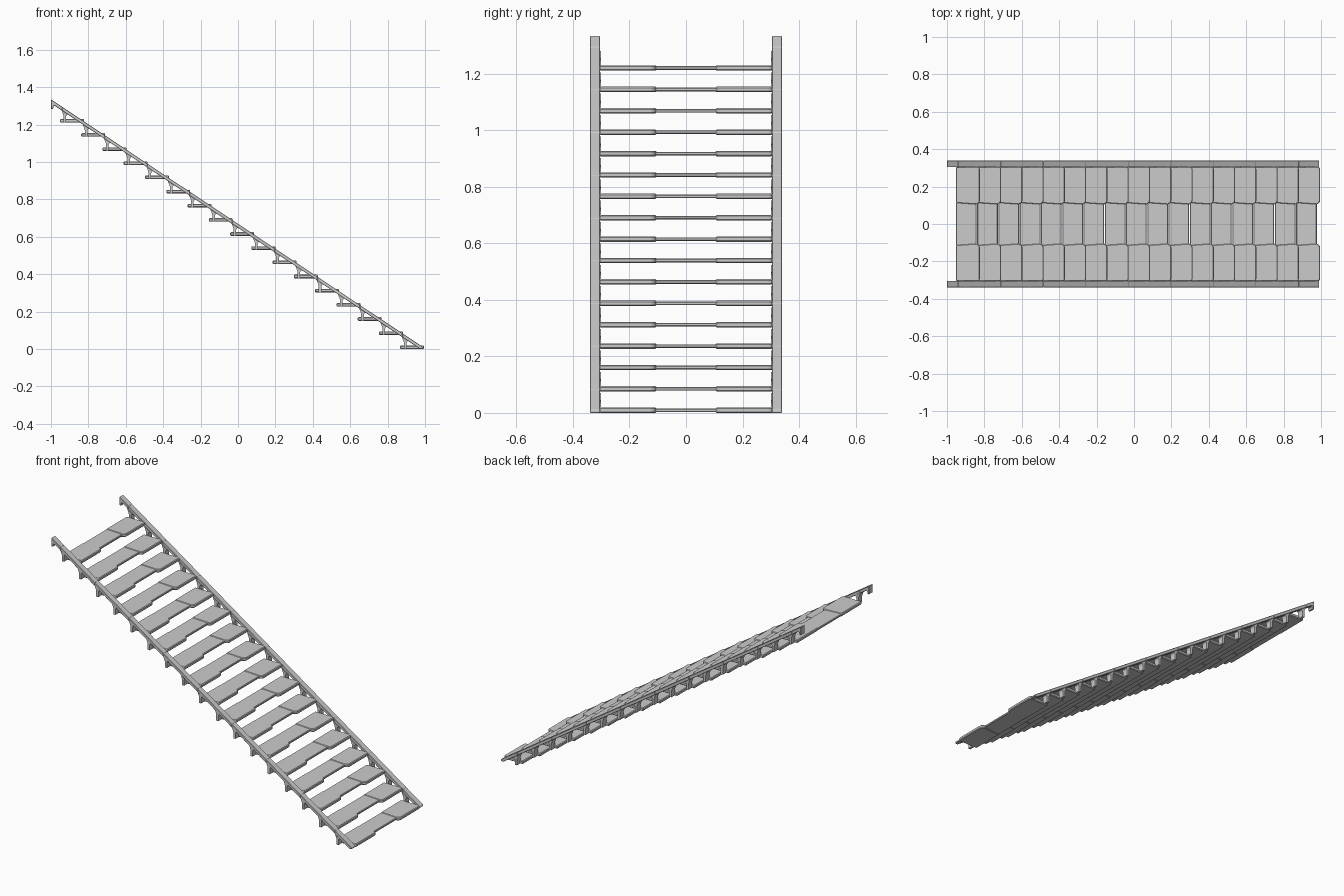
import bpy, bmesh

if "Cube" in bpy.data.objects:
    bpy.data.objects.remove(bpy.data.objects["Cube"])

N = 17
DX, DZ = 0.1137, 0.0757        # run and rise of each step
X0, Z0 = -0.952, 1.211         # back edge and underside of top tread
SLOPE = DZ / DX
TH = 0.021                     # vertical thickness of rail


def rail_top(x):
    return 1.335 - SLOPE * (x + 1.0)


def prism(name, pts, a, b, axis='Y', bevel=0.002):
    """Extrude a 2D outline between a and b along Y (pts = x,z) or Z (pts = x,y)."""
    bm = bmesh.new()
    rings = []
    for t in (a, b):
        rings.append([bm.verts.new((p, t, q) if axis == 'Y' else (p, q, t)) for p, q in pts])
    bm.faces.new(rings[0])
    bm.faces.new(rings[1])
    n = len(pts)
    for i in range(n):
        j = (i + 1) % n
        bm.faces.new((rings[0][i], rings[0][j], rings[1][j], rings[1][i]))
    bmesh.ops.recalc_face_normals(bm, faces=bm.faces)
    mesh = bpy.data.meshes.new(name)
    bm.to_mesh(mesh)
    bm.free()
    ob = bpy.data.objects.new(name, mesh)
    bpy.context.collection.objects.link(ob)
    if bevel:
        m = ob.modifiers.new("bevel", 'BEVEL')
        m.width = bevel
        m.segments = 1
    return ob


def mirror_y(ob):
    m = ob.modifiers.new("mirror", 'MIRROR')
    m.use_axis = (False, True, False)
    return ob


# treads: thick outer plates and a thinner, set-back middle plate
for i in range(N):
    x, z = X0 + DX * i, Z0 - DZ * i
    L = 0.128
    wing = [(x, 0.112), (x + L - 0.018, 0.104), (x + L - 0.003, 0.114),
            (x + L, 0.125), (x + L, 0.297), (x + L - 0.006, 0.305), (x, 0.305)]
    mirror_y(prism("tread_wings", wing, z, z + 0.019, 'Z', 0.004))
    mid = [(x, -0.114), (x + L - 0.018, -0.114), (x + L - 0.018, 0.114), (x, 0.114)]
    prism("tread_middle", mid, z + 0.003, z + 0.016, 'Z', 0.003)

    # hanger posts, flared where they meet the rail
    px = x + 0.026
    w = 0.007
    under = lambda u: rail_top(u) - TH + 0.003
    post = [(px - w, z), (px + w, z), (px + w, under(px) - 0.024),
            (px + w + 0.005, under(px) - 0.015), (px + w + 0.013, under(px + w + 0.013)),
            (px - w - 0.013, under(px - w - 0.013)), (px - w - 0.004, under(px) - 0.008),
            (px - w, under(px) - 0.02)]
    mirror_y(prism("hanger_post", post, 0.300, 0.335, 'Y', 0))

# side rails, made of two-step lengths
cuts = [-0.94 + 2 * DX * k for k in range(9)] + [0.99]
for a, b in zip(cuts[:-1], cuts[1:]):
    zb = max(rail_top(b) - TH, 0.0)
    pts = [(a, rail_top(a)), (b, rail_top(b))]
    if rail_top(b) - TH < 0:
        xe = 1.0 - 2.0 + (1.335 - TH) / SLOPE   # rail cut off flat at the floor
        pts += [(b, 0.0), (xe, 0.0)]
    else:
        pts.append((b, zb))
    pts.append((a, rail_top(a) - TH))
    mirror_y(prism("side_rail", pts, 0.304, 0.340))

# top rail end with downward hook
e = -0.94
hook = [(-1.0, 1.335), (e, rail_top(e)), (e, rail_top(e) - TH),
        (-0.978, rail_top(-0.978) - TH), (-0.987, 1.30), (-0.988, 1.284), (-1.0, 1.284)]
mirror_y(prism("rail_hook", hook, 0.304, 0.340))
